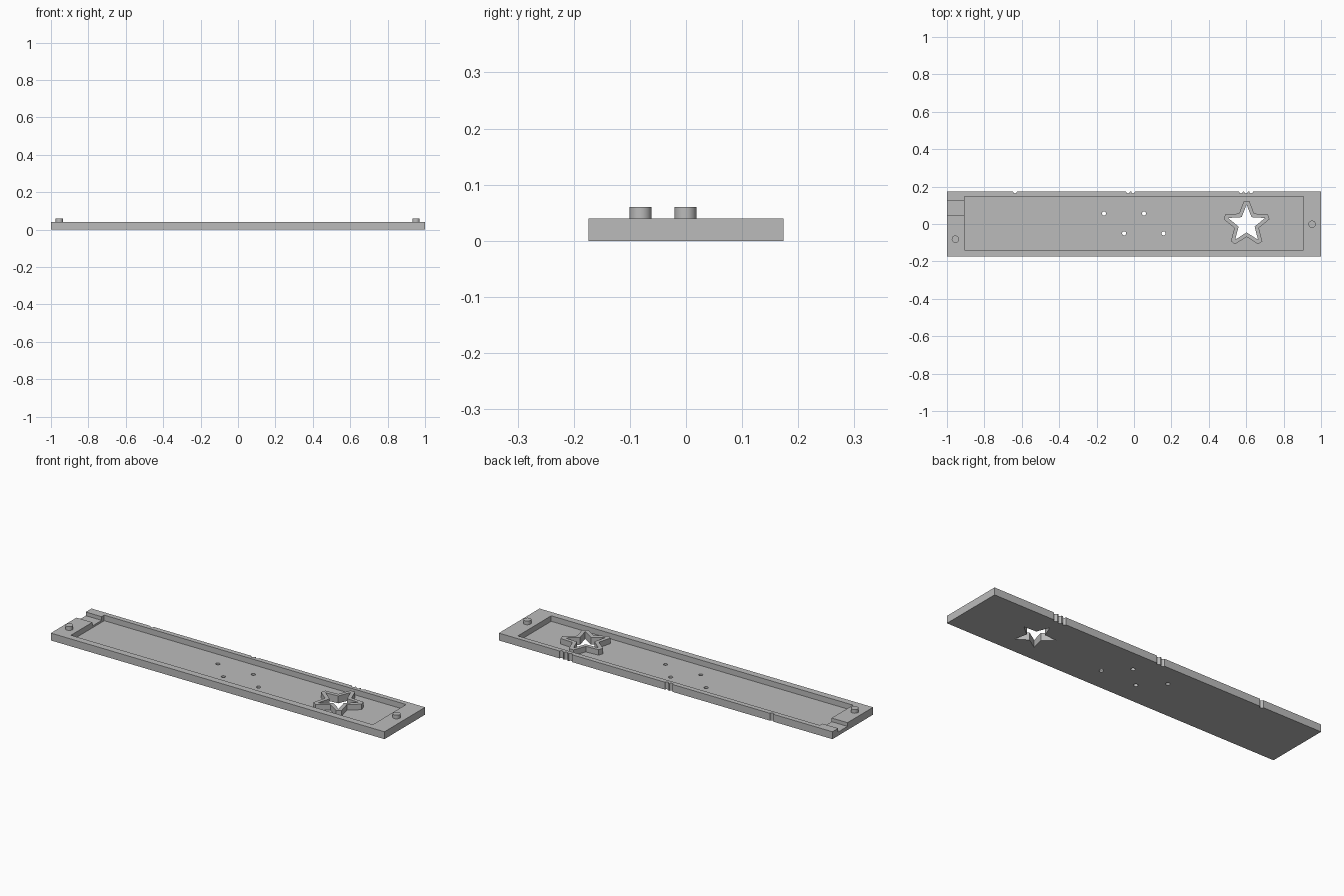
import bpy, bmesh
from math import sin, cos, tan, atan2, pi

cube = bpy.data.objects.get("Cube")
if cube:
    bpy.data.objects.remove(cube, do_unlink=True)

grey = bpy.data.materials.new("plain grey")
grey.use_nodes = True
grey.diffuse_color = (0.5, 0.5, 0.5, 1)
grey.node_tree.nodes["Principled BSDF"].inputs["Base Color"].default_value = (0.5, 0.5, 0.5, 1)


def prism(name, outline, z0, z1):
    """Extrude a counter-clockwise outline from z0 to z1."""
    bm = bmesh.new()
    face = bm.faces.new([bm.verts.new((x, y, z0)) for x, y in outline])
    up = bmesh.ops.extrude_face_region(bm, geom=[face])["geom"]
    bmesh.ops.translate(bm, vec=(0, 0, z1 - z0),
                        verts=[v for v in up if isinstance(v, bmesh.types.BMVert)])
    bmesh.ops.recalc_face_normals(bm, faces=bm.faces)
    mesh = bpy.data.meshes.new(name)
    bm.to_mesh(mesh)
    bm.free()
    mesh.materials.append(grey)
    obj = bpy.data.objects.new(name, mesh)
    bpy.context.collection.objects.link(obj)
    return obj


def rect(x0, x1, y0, y1):
    return [(x0, y0), (x1, y0), (x1, y1), (x0, y1)]


def circle(x, y, r, n=24):
    return [(x + r * cos(2 * pi * i / n), y + r * sin(2 * pi * i / n)) for i in range(n)]


def cut(target, outline, z0, z1):
    """Subtract a prism from the target and discard the cutter."""
    cutter = prism("cutter", outline, z0, z1)
    cutter.hide_render = True
    mod = target.modifiers.new("cut", "BOOLEAN")
    mod.operation, mod.solver, mod.object = "DIFFERENCE", "EXACT", cutter
    bpy.context.view_layer.objects.active = target
    bpy.ops.object.modifier_apply(modifier=mod.name)
    bpy.data.objects.remove(cutter, do_unlink=True)


# Star outlines: sharp opening, and a rim offset from it with clipped tips
SX, TIP, NOTCH, WALL = 0.602, 0.104, 0.045, 0.02
half = atan2(NOTCH * sin(pi / 5), TIP - NOTCH * cos(pi / 5))
clip = WALL * tan((pi / 2 - half) / 2)
rim_notch = NOTCH + WALL / cos(pi / 2 - half - pi / 5)
opening, rim = [], []
for i in range(5):
    a = pi / 2 + i * 2 * pi / 5
    b = a + pi / 5
    opening += [(SX + TIP * cos(a), TIP * sin(a)), (SX + NOTCH * cos(b), NOTCH * sin(b))]
    for s in (-clip, clip):
        rim.append((SX + (TIP + WALL) * cos(a) - s * sin(a), (TIP + WALL) * sin(a) + s * cos(a)))
    rim.append((SX + rim_notch * cos(b), rim_notch * sin(b)))

# Tray with recess and end channel
H, FLOOR, W = 0.04, 0.01, 0.174
tray = prism("tray", rect(-1, 1, -W, W), 0, H)
cut(tray, rect(-0.905, 0.905, -0.138, 0.147), FLOOR, 0.1)
cut(tray, rect(-1.1, -0.88, 0.045, 0.125), 0.02, 0.1)

# Screw holes and cable notches on the back edge
for x, y in ((-0.16, 0.056), (0.053, 0.056), (-0.053, -0.05), (0.158, -0.05)):
    cut(tray, circle(x, y, 0.011, 16), -0.1, 0.1)
for x in (-0.636, -0.032, -0.005, 0.572, 0.599, 0.626):
    cut(tray, circle(x, W, 0.01, 16), -0.1, 0.1)

# Star opening through the floor, with its raised rim
cut(tray, opening, -0.1, 0.1)
star_rim = prism("star_rim", rim, FLOOR, H)
cut(star_rim, opening, -0.1, 0.1)

# Locating pegs
for name, x, y in (("right_peg", -0.955, -0.081), ("left_peg", 0.952, -0.001)):
    peg = prism(name, circle(x, y, 0.0195, 32), H, 0.06)
    bpy.ops.object.select_all(action="DESELECT")
    peg.select_set(True)
    bpy.context.view_layer.objects.active = peg
    bpy.ops.object.shade_smooth_by_angle()
